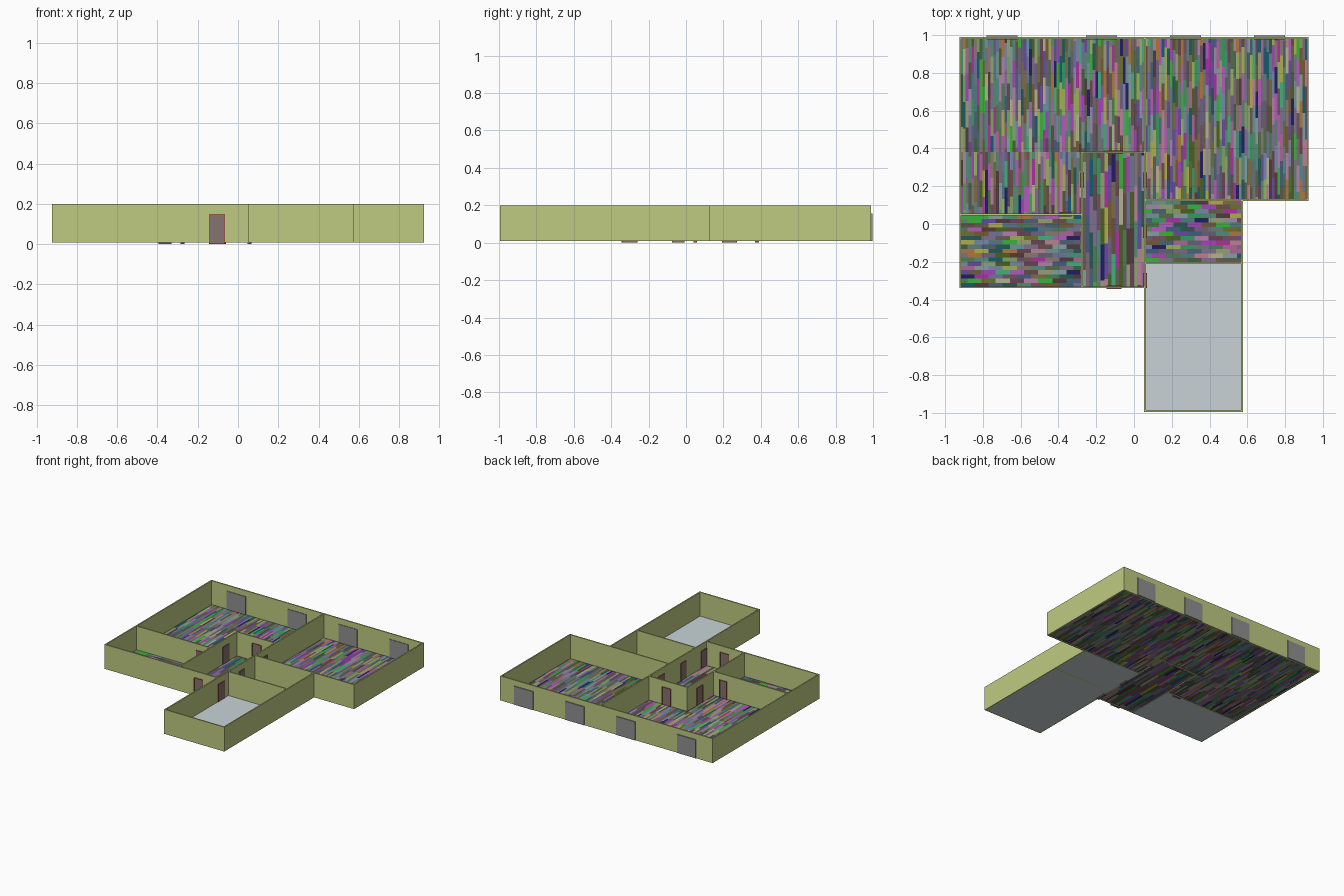
import bpy, bmesh, random
from mathutils import Color

if "Cube" in bpy.data.objects:
    bpy.data.objects.remove(bpy.data.objects["Cube"])

random.seed(4)
H, Z0, T = 0.2, 0.008, 0.01      # wall top, wall bottom, wall thickness


def material(name, rgb):
    m = bpy.data.materials.new(name)
    m.diffuse_color = (*rgb, 1)
    m.use_nodes = True
    m.node_tree.nodes["Principled BSDF"].inputs["Base Color"].default_value = m.diffuse_color
    return m


OLIVE = material("olive_wall", (0.52, 0.59, 0.22))
PALE = material("pale_floor", (0.58, 0.65, 0.68))
WOOD = material("door_wood", (0.30, 0.10, 0.06))
PANEL = material("door_panel", (0.24, 0.17, 0.16))
GREY = material("window_grey", (0.28, 0.28, 0.28))

PALETTE = []
for i in range(48):
    c = Color()
    c.hsv = (i / 48, random.uniform(0.3, 0.95), random.uniform(0.08, 0.5))
    PALETTE.append(material(f"plank_colour_{i}", c[:]))


def finish(bm, name, mats):
    me = bpy.data.meshes.new(name)
    bm.to_mesh(me)
    bm.free()
    for m in mats:
        me.materials.append(m)
    ob = bpy.data.objects.new(name, me)
    bpy.context.collection.objects.link(ob)
    return ob


def add_box(bm, x0, x1, y0, y1, z0, z1, mat=0):
    vs = bmesh.ops.create_cube(bm, size=1)["verts"]
    for v in vs:
        v.co.x = x1 if v.co.x > 0 else x0
        v.co.y = y1 if v.co.y > 0 else y0
        v.co.z = z1 if v.co.z > 0 else z0
    for f in {f for v in vs for f in v.link_faces}:
        f.material_index = mat


def box(name, dims, mat):
    bm = bmesh.new()
    add_box(bm, *dims)
    return finish(bm, name, [mat])


def quad(bm, x0, x1, y0, y1, z):
    f = bm.faces.new([bm.verts.new(p) for p in
                      ((x0, y0, z), (x1, y0, z), (x1, y1, z), (x0, y1, z))])
    f.material_index = random.randrange(len(PALETTE))


def planks(name, areas, width=0.0145, length=0.14):
    """Long boards running along y, with a random start in each column."""
    bm = bmesh.new()
    for x0, x1, y0, y1 in areas:
        n = round((x1 - x0) / width)
        w = (x1 - x0) / n
        for i in range(n):
            y = y0 - random.random() * length
            while y < y1:
                quad(bm, x0 + i * w, x0 + (i + 1) * w,
                     max(y, y0), min(y + length, y1), 0.012)
                y += length
    finish(bm, name, PALETTE)


def tiles(name, x0, x1, y0, y1, length=0.075, depth=0.023):
    """Running-bond tiles along x."""
    bm = bmesh.new()
    n = round((y1 - y0) / depth)
    d = (y1 - y0) / n
    for j in range(n):
        x = x0 - (j % 2) * length / 2
        while x < x1 - 1e-4:
            quad(bm, max(x, x0), min(x + length, x1),
                 y0 + j * d, y0 + (j + 1) * d, 0.014)
            x += length
    finish(bm, name, PALETTE)


# walls: (name, axis, fixed position, start, end)
L, R, M, HX, FX = -0.92, 0.92, 0.058, -0.275, 0.572
B, S, N = 0.985, -0.335, 0.38
walls = [
    ("back_wall", "x", B, L, R), ("left_wall", "y", L, S, B),
    ("right_wall", "y", R, 0.128, B), ("front_left_wall", "x", S, L, M),
    ("middle_wall", "y", M, -0.99, B), ("kitchen_back_wall", "x", 0.128, M, R),
    ("kitchen_right_wall", "y", FX, -0.99, 0.128),
    ("terrace_front_wall", "x", -0.99, M, FX),
    ("terrace_divider", "x", -0.205, M, FX),
    ("hall_left_wall", "y", HX, S, N), ("hall_back_wall", "x", N, HX, M),
    ("bathroom_wall", "x", 0.05, L, HX),
]
h = T / 2
for name, axis, p, a, b in walls:
    span, cross = (a - h, b + h), (p - h, p + h)
    xy = span + cross if axis == "x" else cross + span
    box(name, xy + (Z0, H), OLIVE)

# floors
planks("living_floor", [(L, M, N, B), (L, HX, 0.05, N)])
planks("bedroom_floor", [(M, R, 0.128, B)])
planks("hall_floor", [(HX, M, S, N)], 0.02, 0.19)
box("bathroom_slab", (L, HX, S, 0.05, Z0, 0.012), PALE)
tiles("bathroom_tiles", L, HX, S, 0.05)
box("kitchen_slab", (M, FX, -0.205, 0.128, Z0, 0.012), PALE)
tiles("kitchen_tiles", M, FX, -0.205, 0.128)
box("terrace_floor", (M, FX, -0.99, -0.205, Z0, 0.012), PALE)


def door(name, axis, fixed, centre, width=0.08, top=0.15):
    """Framed door leaf standing in a wall that runs along the axis."""
    bm = bmesh.new()
    w, fr = width / 2, 0.005

    def part(a0, a1, thick, z0, z1, mat):
        s = (centre + a0, centre + a1)
        c = (fixed - thick, fixed + thick)
        add_box(bm, *(s + c if axis == "x" else c + s), z0, z1, mat)

    part(-w, -w + fr, 0.010, 0, top, 0)
    part(w - fr, w, 0.010, 0, top, 0)
    part(-w + fr, w - fr, 0.010, top - fr, top, 0)
    part(-w + fr, w - fr, 0.008, 0, top - fr, 1)
    finish(bm, name, [WOOD, PANEL])


door("front_door", "x", S, -0.105)
door("living_door_back", "x", N, -0.1)
door("living_door_side", "y", HX, 0.232)
door("bedroom_door", "y", M, 0.232)
door("terrace_door", "y", M, -0.3)
door("kitchen_door", "y", M, -0.042, 0.066)
door("bathroom_door", "x", 0.05, -0.363, 0.066)

# tall back windows
for i, x in enumerate((-0.70, -0.172, 0.272, 0.717)):
    box(f"back_window_{i + 1}", (x - 0.082, x + 0.082, 0.976, 0.997, 0.01, 0.155), GREY)
